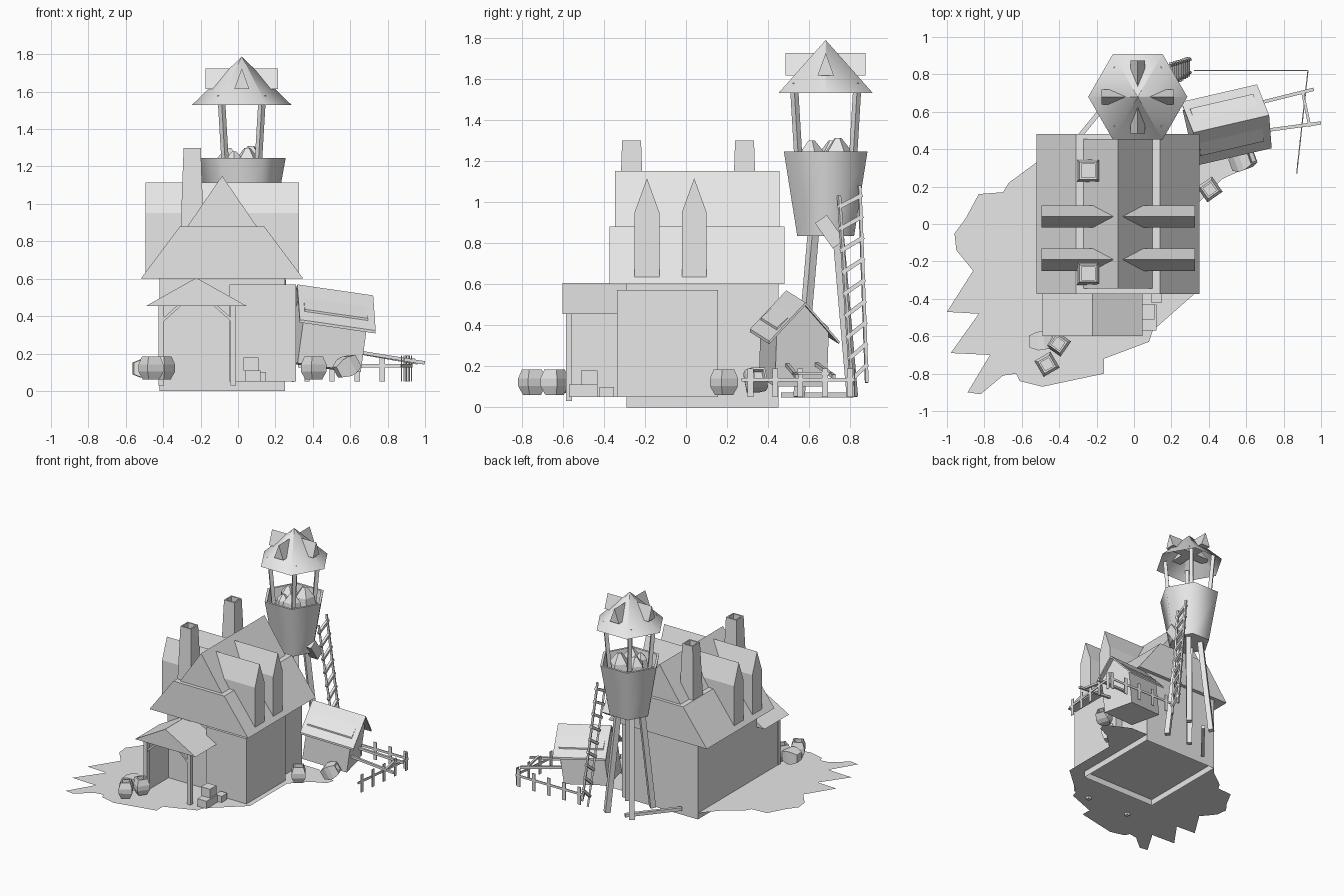
import bpy, bmesh, math
from mathutils import Vector, Matrix

cube = bpy.data.objects.get("Cube")
if cube:
    bpy.data.objects.remove(cube, do_unlink=True)

clay = bpy.data.materials.new("plain_grey")
clay.use_nodes = True
clay.diffuse_color = (0.8, 0.8, 0.8, 1)
clay.node_tree.nodes["Principled BSDF"].inputs["Base Color"].default_value = clay.diffuse_color


def finish(name, bm, matrix=None, inward=False, recalc=True):
    """Turn a bmesh into a named object."""
    if recalc:
        bmesh.ops.recalc_face_normals(bm, faces=bm.faces)
    if inward:
        bmesh.ops.reverse_faces(bm, faces=bm.faces)
    if matrix:
        bm.transform(matrix)
    mesh = bpy.data.meshes.new(name)
    bm.to_mesh(mesh)
    bm.free()
    mesh.materials.append(clay)
    obj = bpy.data.objects.new(name, mesh)
    bpy.context.collection.objects.link(obj)
    return obj


def prism(name, profile, axis, low, high, **options):
    """Extrude a profile along x or y; the profile's second value is height."""
    bm = bmesh.new()
    place = (lambda p: (low, p[0], p[1])) if axis == "x" else (lambda p: (p[0], low, p[1]))
    face = bm.faces.new([bm.verts.new(place(p)) for p in profile])
    moved = bmesh.ops.extrude_face_region(bm, geom=[face])["geom"]
    step = Vector((high - low, 0, 0)) if axis == "x" else Vector((0, high - low, 0))
    bmesh.ops.translate(bm, verts=[v for v in moved if isinstance(v, bmesh.types.BMVert)], vec=step)
    if face.is_valid and sum(len(e.link_faces) < 2 for e in bm.edges):
        bmesh.ops.holes_fill(bm, edges=bm.edges)
    return finish(name, bm, **options)


def box(name, low, high, **options):
    (x, y, z), (u, v, w) = low, high
    return prism(name, [(x, z), (u, z), (u, w), (x, w)], "y", y, v, **options)


def loft(name, sides, rings, matrix, turn=0, caps=(True, True), smooth_bands=()):
    """Stack regular rings given as (radius, height)."""
    bm = bmesh.new()
    loops = []
    for radius, height in rings:
        angles = [turn + math.tau * i / sides for i in range(sides)]
        loops.append([bm.verts.new((radius * math.cos(a), radius * math.sin(a), height)) for a in angles])
    for band, (a, b) in enumerate(zip(loops, loops[1:])):
        for i in range(sides):
            j = (i + 1) % sides
            bm.faces.new((a[i], a[j], b[j], b[i])).smooth = band in smooth_bands
    if caps[0]:
        bm.faces.new(loops[0][::-1])
    if caps[1]:
        bm.faces.new(loops[-1])
    return finish(name, bm, matrix, recalc=False)


def beam(name, start, end, width, depth=None):
    """Square timber between two points."""
    start, end = Vector(start), Vector(end)
    bm = bmesh.new()
    bmesh.ops.create_cube(bm, size=1)
    direction = end - start
    turn = direction.to_track_quat("Z", "Y").to_matrix().to_4x4()
    size = Matrix.Diagonal((width, depth or width, direction.length, 1))
    return finish(name, bm, Matrix.Translation((start + end) / 2) @ turn @ size)


def at(x, y, z=0, spin=0, tilt=0):
    return (Matrix.Translation((x, y, z)) @ Matrix.Rotation(math.radians(spin), 4, "Z")
            @ Matrix.Rotation(math.radians(tilt), 4, "Y"))


GROUND = 0.05
MID = -0.085  # ridge line of the house

# Ragged ground sheet
outline = [(-.42, .45), (-.52, .33), (-.67, .22), (-.7, .17), (-.83, .16), (-.9, .03), (-.96, -.05),
           (-.95, -.14), (-.86, -.25), (-1, -.47), (-.83, -.48), (-.98, -.69), (-.77, -.7), (-.89, -.9),
           (-.82, -.91), (-.7, -.81), (-.63, -.8), (-.61, -.84), (-.49, -.87), (-.16, -.8), (-.16, -.72),
           (.08, -.63), (.1, -.57), (.35, -.35), (.35, .12), (.47, .24), (.58, .29), (.6, .35), (.4, .45)]
bm = bmesh.new()
sheet = bm.faces.new([bm.verts.new((x, y, GROUND)) for x, y in outline])
sheet.normal_update()
if sheet.normal.z < 0:
    sheet.normal_flip()
finish("ground", bm, recalc=False)

# House: open-bottomed wall shell, side annex, two-stage roof
bm = bmesh.new()
bmesh.ops.create_cube(bm, size=1, matrix=at(MID, .08, .3) @ Matrix.Diagonal((.67, .74, .6, 1)))
bmesh.ops.delete(bm, geom=[f for f in bm.faces if f.normal.z < -.5], context="FACES_ONLY")
bmesh.ops.reverse_faces(bm, faces=bm.faces)
finish("house_walls", bm, recalc=False)
box("annex", (-.045, -.335, GROUND), (.31, .155, .57))
prism("lower_roof", [(MID - .435, .6), (MID + .435, .6), (MID + .225, .88), (MID - .225, .88)], "y", -.373, .48)
prism("upper_roof", [(MID - .185, .88), (MID + .185, .88), (MID, 1.15)], "y", -.345, .455)

# Dormers run right through the roof and show on both sides
for name, y in (("front", -.19), ("rear", .04)):
    box(name + "_dormer_walls", (-.495, y - .06, .63), (.325, y + .06, .95))
    prism(name + "_dormer_roof", [(y - .06, .95), (y + .06, .95), (y, 1.115)], "x", -.495, .325, inward=True)

# Chimneys with a sunken top
for name, y in (("front", -.265), ("rear", .285)):
    loft(name + "_chimney", 4, [(.09, .8), (.065, 1.3), (.05, 1.3), (.05, 1.26)],
         at(-.245, y), turn=math.pi / 4)

# Porch
prism("porch_roof", [(-.49, .455), (.045, .455), (-.223, .605)], "y", -.6, -.29)
box("porch_side_wall", (-.42, -.57, GROUND), (-.41, -.29, .46))
for name, x, inner in (("right", -.41, .1), ("left", -.025, -.1)):
    box("porch_post_" + name, (x - .015, -.585, .03), (x + .015, -.555, .46))
    beam("porch_brace_" + name, (x, -.57, .37), (x + inner, -.57, .46), .015)

# Watchtower
TOWER_X, TOWER_Y = .02, .68
tower = at(TOWER_X, TOWER_Y)
loft("tower_roof", 6, [(.265, 1.53), (.001, 1.787)], tower, caps=(False, False), smooth_bands=(0,))
spike = [(-.04, 1.615), (.04, 1.615), (0, 1.725)]
prism("tower_vents_across", spike, "x", -.195, .195, matrix=tower)
prism("tower_vents_along", spike, "y", -.195, .195, matrix=tower)
loft("tower_bucket", 6, [(.16, .835), (.235, 1.245), (.215, 1.245), (.195, 1.15)], tower, smooth_bands=(0,))
for dx, dy, size in ((.05, .06, .09), (-.07, .03, .08), (.03, -.07, .08), (-.04, -.08, .06)):
    loft("stone_heap", 5, [(size, 1.14), (size * .8, 1.24), (size * .2, 1.22 + size)],
         at(TOWER_X + dx, TOWER_Y + dy), turn=dx * 9)

for sx in (-1, 1):
    for sy in (-1, 1):
        spot = lambda x, y, z: (TOWER_X + sx * x, TOWER_Y + sy * y, z)
        beam("tower_post", spot(.085, .13, 1.16), spot(.11, .155, 1.58), .028)
        beam("tower_leg", spot(.06, .06, .85), spot(.11, .13, GROUND), .04)
beam("ground_beam", (-.29, .47, .06), (-.02, .8, .06), .025)
bm = bmesh.new()
bmesh.ops.create_cube(bm, size=1)
tip = Matrix.Rotation(math.radians(35), 4, "X")
finish("spout_box", bm, at(.17, .7, .855) @ tip @ Matrix.Diagonal((.07, .07, .15, 1)))

# Ladder
rails = [(Vector((.3, .81, GROUND)), Vector((.19, .745, 1.03))),
         (Vector((.3, .88, .12)), Vector((.19, .845, 1.08)))]
for foot, head in rails:
    beam("ladder_rail", foot, head, .015)
for i in range(9):
    t = (i + .8) / 9.3
    ends = [foot.lerp(head, t) for foot, head in rails]
    reach = (ends[1] - ends[0]) * .12
    beam("ladder_rung", ends[0] - reach, ends[1] + reach, .02)

# Leaning wagon hut: body, folded roof, shafts
hut = at(.52, .535, .54, spin=13, tilt=8)
box("hut_body", (-.18, -.13, -.42), (.17, .13, -.13), matrix=hut)
prism("hut_gable", [(-.13, -.13), (.13, -.13), (0, -.01)], "x", -.18, .17, matrix=hut)
prism("hut_roof", [(-.175, -.19), (0, 0), (.175, -.19), (.175, -.205), (0, -.015), (-.175, -.205)],
      "x", -.21, .21, matrix=hut)
beam("shaft_far", (.62, .635, .21), (.96, .72, .15), .018)
beam("shaft_near", (.63, .49, .21), (.998, .54, .15), .018)
beam("shaft_bar", (.9, .71, .165), (.94, .52, .165), .015)

# Fence of thin boards along the back and side
corner, back_end, side_end = Vector((.93, .82, 0)), Vector((.32, .82, 0)), Vector((.87, .27, 0))
for name, end in (("back", back_end), ("side", side_end)):
    lift = Vector((0, 0, .135))
    beam(name + "_fence_rail", corner + lift, end + lift, .006, .018)
    for i in range(5):
        base = corner.lerp(end, .04 + i * .22)
        box(name + "_fence_post", (-.003, -.014, GROUND), (.003, .014, .19),
            matrix=at(base.x, base.y, 0, spin=90 if name == "back" else 0))

# Barrels and crates
cask = [(.045, 0), (.07, .045), (.07, .08), (.05, .125), (.036, .125), (.036, .1)]
for x, y, z, spin, tilt in ((-.465, -.75, .06, 30, 0), (-.405, -.64, .06, 55, 0), (.405, .185, .06, 35, 0),
                            (-.56, -.63, .12, 5, 90), (.53, .32, .1, 20, 60)):
    loft("barrel", 4, cask, at(x, y, z, spin, tilt), turn=math.pi / 4)
box("long_crate", (.04, -.57, GROUND), (.12, -.43, .11))
box("top_crate", (.03, -.51, .11), (.11, -.43, .18))
box("small_crate", (.09, -.42, GROUND), (.15, -.35, .1))
